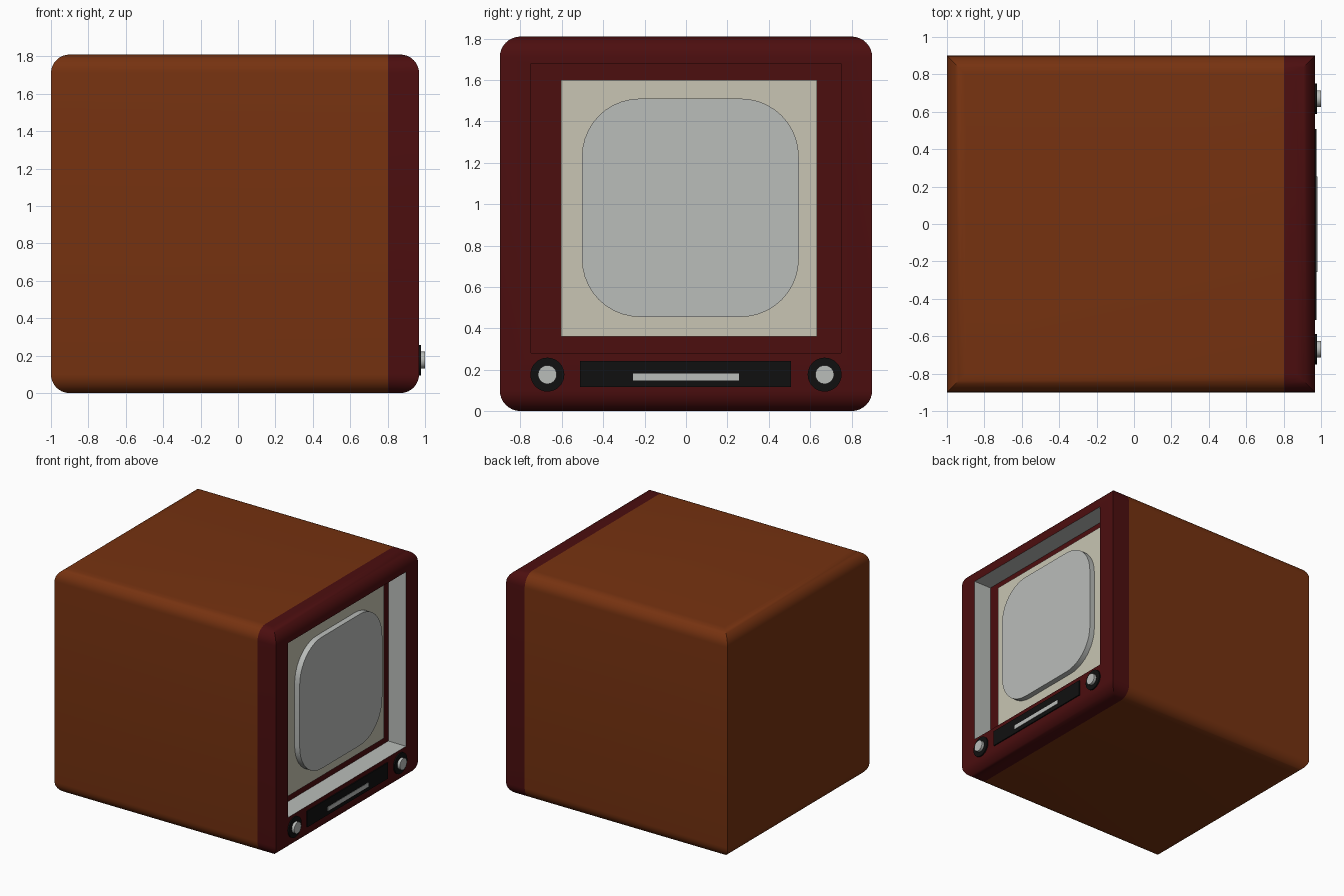
import bpy, bmesh, math
from mathutils import Vector

if "Cube" in bpy.data.objects:
    bpy.data.objects.remove(bpy.data.objects["Cube"])


def material(name, rgb):
    """Flat colour given as 0-255 display values, stored as linear."""
    lin = [((c / 255 + 0.055) / 1.055) ** 2.4 if c > 10 else c / 255 / 12.92 for c in rgb]
    m = bpy.data.materials.new(name)
    m.diffuse_color = (*lin, 1)
    m.use_nodes = True
    m.node_tree.nodes["Principled BSDF"].inputs["Base Color"].default_value = m.diffuse_color
    return m


BROWN = material("brown wood", (118, 50, 16))
RED = material("dark red", (76, 14, 15))
CREAM = material("cream", (200, 197, 179))
GREY = material("light grey", (186, 189, 186))
BLACK = material("black", (16, 16, 16))


def finish(bm, name, mats):
    bmesh.ops.recalc_face_normals(bm, faces=bm.faces)
    me = bpy.data.meshes.new(name)
    bm.to_mesh(me)
    bm.free()
    for m in mats:
        me.materials.append(m)
    ob = bpy.data.objects.new(name, me)
    bpy.context.collection.objects.link(ob)
    bpy.ops.object.select_all(action='DESELECT')
    ob.select_set(True)
    bpy.context.view_layer.objects.active = ob
    bpy.ops.object.shade_smooth_by_angle(angle=math.radians(35))
    return ob


def slab(name, outline, x0, x1, mat):
    """Extrude a (y, z) outline from x0 to x1."""
    bm = bmesh.new()
    face = bm.faces.new([bm.verts.new((x0, y, z)) for y, z in outline])
    ext = bmesh.ops.extrude_face_region(bm, geom=[face])
    verts = [g for g in ext["geom"] if isinstance(g, bmesh.types.BMVert)]
    bmesh.ops.translate(bm, verts=verts, vec=(x1 - x0, 0, 0))
    return finish(bm, name, [mat])


def rect(y0, y1, z0, z1):
    return [(y0, z0), (y1, z0), (y1, z1), (y0, z1)]


def circle(cy, cz, r, n=32):
    return [(cy + r * math.cos(2 * math.pi * i / n), cz + r * math.sin(2 * math.pi * i / n))
            for i in range(n)]


def rounded(y0, y1, z0, z1, r, n=10):
    pts = []
    corners = [(y1 - r, z1 - r), (y0 + r, z1 - r), (y0 + r, z0 + r), (y1 - r, z0 + r)]
    for q, (cy, cz) in enumerate(corners):
        for i in range(n + 1):
            a = math.pi / 2 * (q + i / n)
            pts.append((cy + r * math.cos(a), cz + r * math.sin(a)))
    return pts


# Cabinet: stacked rectangles, rounded top and bottom, sharp upright edges
BACK, FRONT, SPLIT, FLOOR = -1.0, 0.968, 0.803, 0.81
HALF, HEIGHT, R, N = 0.9, 1.81, 0.1, 8
low = [(R - R * math.sin(a), R - R * math.cos(a))
       for a in (math.pi / 2 * i / N for i in range(N + 1))]
profile = low + [(d, HEIGHT - z) for d, z in reversed(low)]
bm = bmesh.new()
rings = [[bm.verts.new(p) for p in ((BACK + d, -HALF + d, z), (FRONT - d, -HALF + d, z),
                                    (FRONT - d, HALF - d, z), (BACK + d, HALF - d, z))]
         for d, z in profile]
for a, b in zip(rings, rings[1:]):
    for i in range(4):
        j = (i + 1) % 4
        bm.faces.new((a[i], a[j], b[j], b[i]))
bm.faces.new(rings[0][::-1])
bm.faces.new(rings[-1])

# Split into wooden case and red front by position
bmesh.ops.bisect_plane(bm, geom=bm.verts[:] + bm.edges[:] + bm.faces[:],
                       plane_co=(SPLIT, 0, 0), plane_no=(1, 0, 0))
for f in bm.faces:
    f.material_index = int(f.calc_center_median().x > SPLIT)

# Screen recess with grey walls and a red back
front = max((f for f in bm.faces if f.calc_center_median().x > FRONT - 0.001),
            key=lambda f: f.calc_area())
bmesh.ops.inset_individual(bm, faces=[front], thickness=0.1)
for v in front.verts:
    v.co = Vector((FRONT, math.copysign(0.75, v.co.y), 1.68 if v.co.z > HEIGHT / 2 else 0.28))
before = set(bm.faces)
ext = bmesh.ops.extrude_discrete_faces(bm, faces=[front])
inner = ext["faces"][0]
for v in inner.verts:
    v.co.x = FLOOR
for f in bm.faces:
    if f not in before and f != inner:
        f.material_index = 2
inner.material_index = 1
finish(bm, "cabinet", [BROWN, RED, GREY])

# Picture panel and rounded screen
slab("screen_surround", rect(-0.605, 0.632, 0.36, 1.6), FLOOR - 0.005, 0.855, CREAM)
slab("screen", rounded(-0.503, 0.545, 0.455, 1.51, 0.28), 0.85, 0.9, GREY)

# Control strip and dial bar
slab("control_strip", rect(-0.512, 0.508, 0.115, 0.243), FRONT - 0.005, 0.977, BLACK)
slab("dial_bar", rect(-0.257, 0.255, 0.148, 0.181), 0.97, 0.98, GREY)

# Knobs on both sides
for side, y in (("left", -0.67), ("right", 0.67)):
    slab(side + "_knob_base", circle(y, 0.176, 0.082), FRONT - 0.005, 0.978, BLACK)
    slab(side + "_knob", circle(y, 0.176, 0.045), 0.97, 1.0, GREY)
